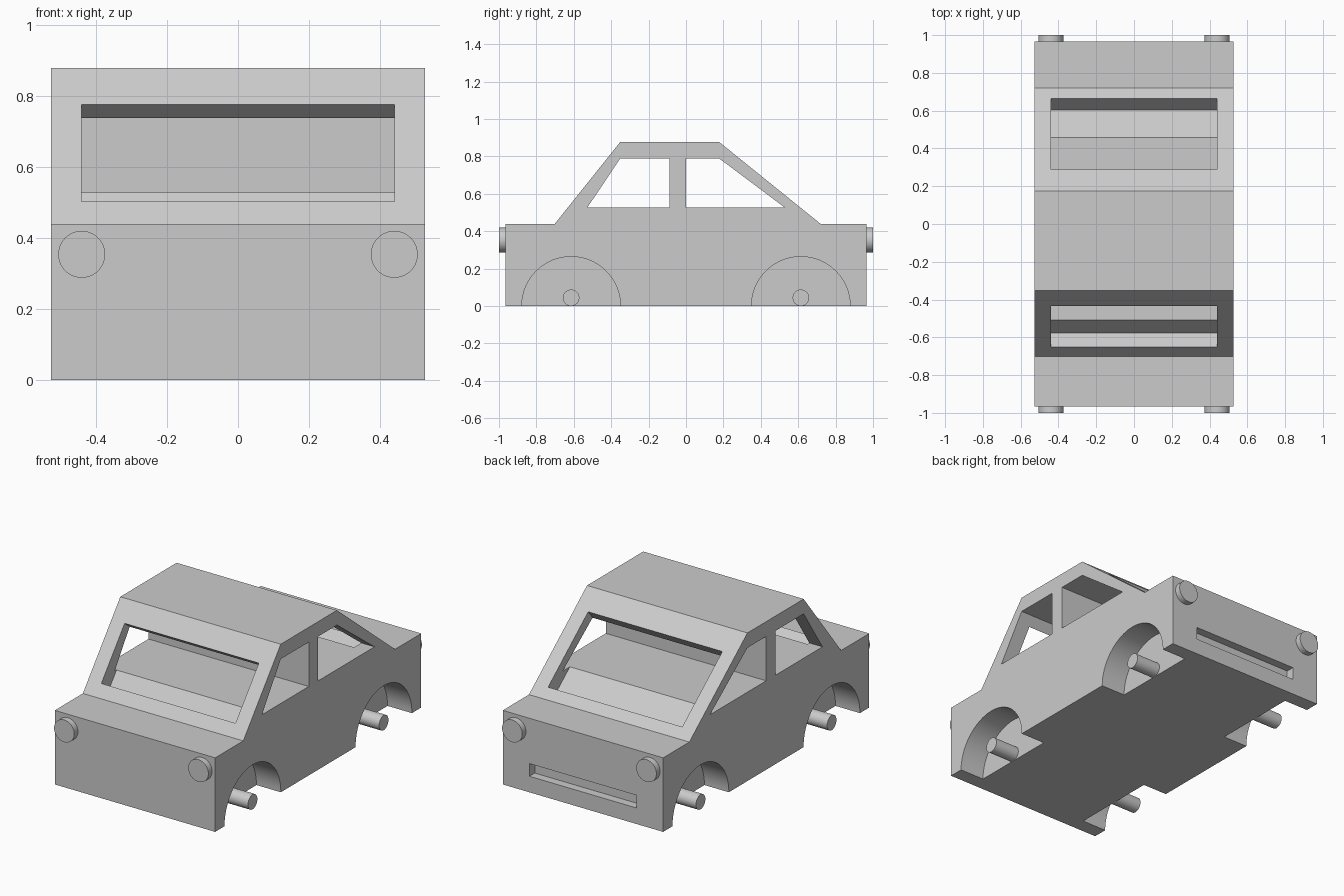
import bpy
import bmesh
from math import pi
from mathutils import Matrix, Vector

old = bpy.data.objects.get("Cube")
if old:
    bpy.data.objects.remove(old)

paint = bpy.data.materials.new("plain grey")
paint.use_nodes = True
GREY = (0.6, 0.6, 0.6, 1)
paint.diffuse_color = GREY
paint.node_tree.nodes["Principled BSDF"].inputs["Base Color"].default_value = GREY

HALF_WIDTH = 0.526
BODY_END = 0.965


def make_object(name, bm):
    bmesh.ops.recalc_face_normals(bm, faces=bm.faces)
    mesh = bpy.data.meshes.new(name)
    bm.to_mesh(mesh)
    bm.free()
    mesh.materials.append(paint)
    obj = bpy.data.objects.new(name, mesh)
    bpy.context.collection.objects.link(obj)
    return obj


def prism(name, profile, half):
    """Side profile of (y, z) points extruded across the width."""
    bm = bmesh.new()
    face = bm.faces.new([bm.verts.new((-half, y, z)) for y, z in profile])
    sweep = bmesh.ops.extrude_face_region(bm, geom=[face])
    verts = [v for v in sweep["geom"] if isinstance(v, bmesh.types.BMVert)]
    bmesh.ops.translate(bm, verts=verts, vec=(2 * half, 0, 0))
    return make_object(name, bm)


def cylinder(name, centre, radius, length, axis, segments=48):
    bm = bmesh.new()
    turn = Matrix.Rotation(pi / 2, 4, "Y" if axis == "X" else "X")
    bmesh.ops.create_cone(bm, cap_ends=True, segments=segments, radius1=radius,
                          radius2=radius, depth=length,
                          matrix=Matrix.Translation(centre) @ turn)
    return make_object(name, bm)


def smooth(obj):
    bpy.ops.object.select_all(action="DESELECT")
    obj.select_set(True)
    bpy.context.view_layer.objects.active = obj
    bpy.ops.object.shade_smooth_by_angle(angle=pi / 6)


def cut(target, cutter):
    mod = target.modifiers.new("cut", "BOOLEAN")
    mod.operation = "DIFFERENCE"
    mod.solver = "EXACT"
    mod.object = cutter
    bpy.context.view_layer.objects.active = target
    bpy.ops.object.modifier_apply(modifier=mod.name)
    bpy.data.objects.remove(cutter)


def screen_cutter(low, high, inward):
    """Slab square to the sloping glass line, sunk into the cabin."""
    low, high, inward = Vector(low), Vector(high), Vector(inward).normalized()
    out, deep = inward * -0.03, inward * 0.096
    return prism("screen_cutter", [low + out, high + out, high + deep, low + deep], 0.44)


# Body shell
body = prism("car_body", [(-BODY_END, 0), (BODY_END, 0), (BODY_END, 0.439),
                          (0.72, 0.439), (0.176, 0.878), (-0.351, 0.878),
                          (-0.702, 0.439), (-BODY_END, 0.439)], HALF_WIDTH)

# Cabin openings, leaving a full-width partition between them
cut(body, prism("front_cabin", [(-0.527, 0.527), (-0.088, 0.527),
                                (-0.088, 0.79), (-0.351, 0.79)], 0.7))
cut(body, prism("rear_cabin", [(0, 0.527), (0.527, 0.527),
                               (0.176, 0.79), (0, 0.79)], 0.7))

# Windscreen and rear window
cut(body, screen_cutter((-0.652, 0.502), (-0.434, 0.775), (0.439, -0.351)))
cut(body, screen_cutter((0.664, 0.485), (0.288, 0.788), (-0.439, -0.544)))

# Rear plate recess
cut(body, prism("plate_recess", [(BODY_END - 0.05, 0.095), (BODY_END + 0.1, 0.095),
                                 (BODY_END + 0.1, 0.17), (BODY_END - 0.05, 0.17)], 0.351))

# Wheel arches, axle stubs and lamps at each corner
ARCH_DEPTH = 0.16
for x_side, x_name in ((1, "left"), (-1, "right")):
    for y_side, y_name in ((-1, "front"), (1, "rear")):
        y = 0.614 * y_side
        inner = HALF_WIDTH - ARCH_DEPTH
        cut(body, cylinder("arch_cutter", (x_side * (inner + 0.2), y, 0),
                           0.264, 0.4, "X", 64))
        axle = cylinder(f"{y_name}_{x_name}_axle",
                        (x_side * (HALF_WIDTH - ARCH_DEPTH / 2 - 0.01), y, 0.044),
                        0.044, ARCH_DEPTH + 0.02, "X")
        lamp = cylinder(f"{y_name}_{x_name}_lamp",
                        (x_side * 0.44, y_side * 0.98, 0.353), 0.066, 0.04, "Y")
        smooth(axle)
        smooth(lamp)
smooth(body)
